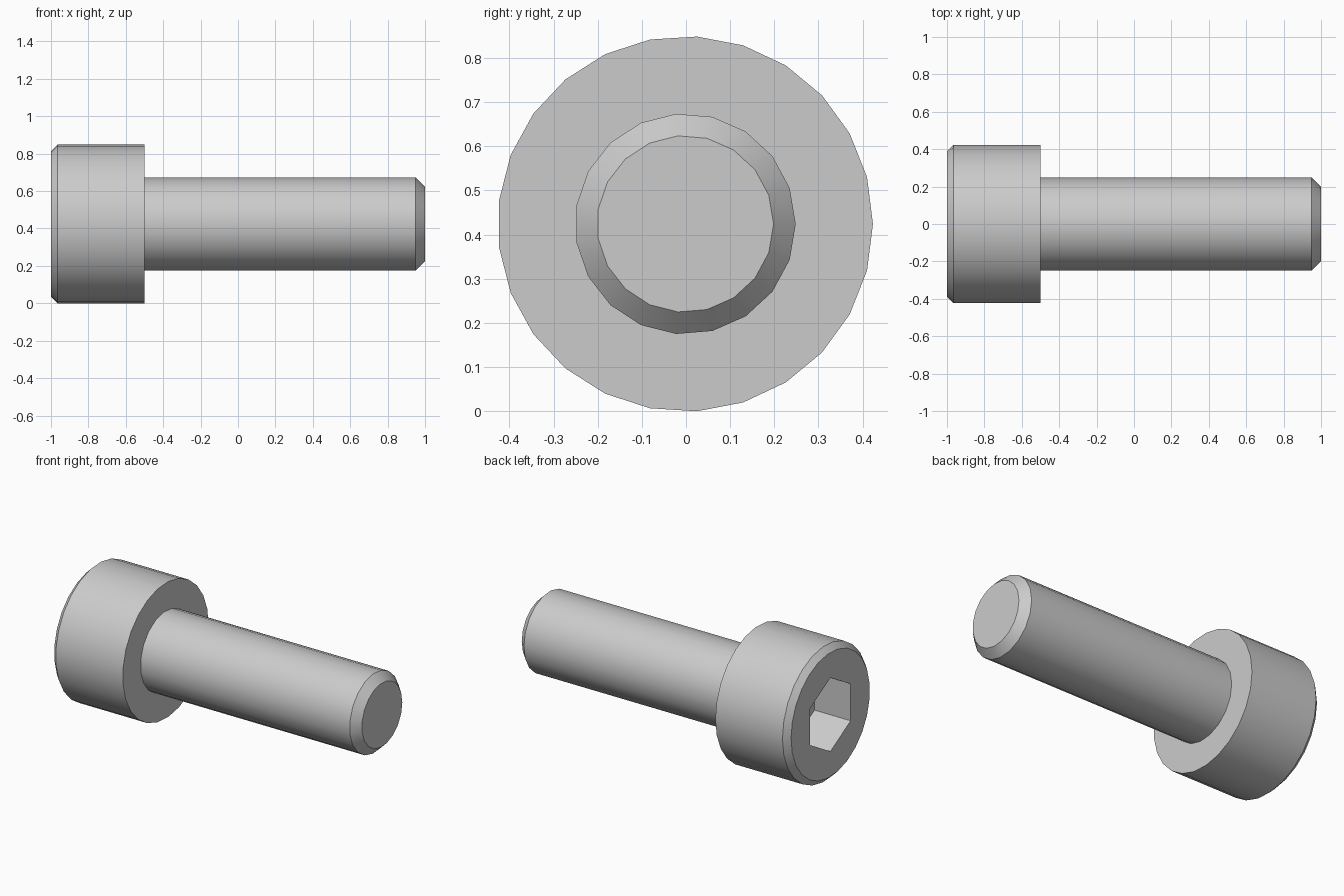
import bpy, bmesh, math

if "Cube" in bpy.data.objects:
    bpy.data.objects.remove(bpy.data.objects["Cube"])

CY, CZ = -0.0017, 0.4242   # screw axis
bm = bmesh.new()


def ring(x, r, n, phase=0.0):
    vs = []
    for i in range(n):
        a = phase + 2 * math.pi * i / n
        vs.append(bm.verts.new((x, CY + r * math.cos(a), CZ + r * math.sin(a))))
    for i in range(n):
        bm.edges.new((vs[i], vs[(i + 1) % n]))
    return vs


def skin(a, b):
    n = len(a)
    for i in range(n):
        j = (i + 1) % n
        bm.faces.new((a[i], a[j], b[j], b[i]))


def loop_edges(vs):
    return [bm.edges.get((vs[i], vs[(i + 1) % len(vs)])) for i in range(len(vs))]


def annulus(a, b):
    # flat face between two loops with different side counts
    bmesh.ops.triangle_fill(bm, edges=loop_edges(a) + loop_edges(b),
                            use_beauty=True, normal=(1, 0, 0))


# Head: chamfered 25-sided cylinder
head = [ring(x, r, 25) for x, r in ((-1, 0.39), (-0.965, 0.425), (-0.5, 0.425))]
skin(head[0], head[1])
skin(head[1], head[2])

# Hexagonal socket sunk into the head
hex_r = 0.2 / math.cos(math.pi / 6)
rim = ring(-1, hex_r, 6, math.pi / 6)
floor = ring(-0.75, hex_r, 6, math.pi / 6)
skin(rim, floor)
bm.faces.new(floor)
annulus(head[0], rim)

# Shank: 19-sided cylinder with a chamfered tip
shank = [ring(x, r, 19) for x, r in ((-0.5, 0.25), (0.95, 0.25), (1, 0.2))]
skin(shank[0], shank[1])
skin(shank[1], shank[2])
bm.faces.new(shank[2])
annulus(head[2], shank[0])

bmesh.ops.recalc_face_normals(bm, faces=bm.faces[:])
mesh = bpy.data.meshes.new("socket_head_screw")
bm.to_mesh(mesh)
bm.free()
screw = bpy.data.objects.new("socket_head_screw", mesh)
bpy.context.collection.objects.link(screw)

# Smooth sides, crisp rims
bpy.context.view_layer.objects.active = screw
screw.select_set(True)
bpy.ops.object.shade_smooth_by_angle(angle=math.radians(30))
